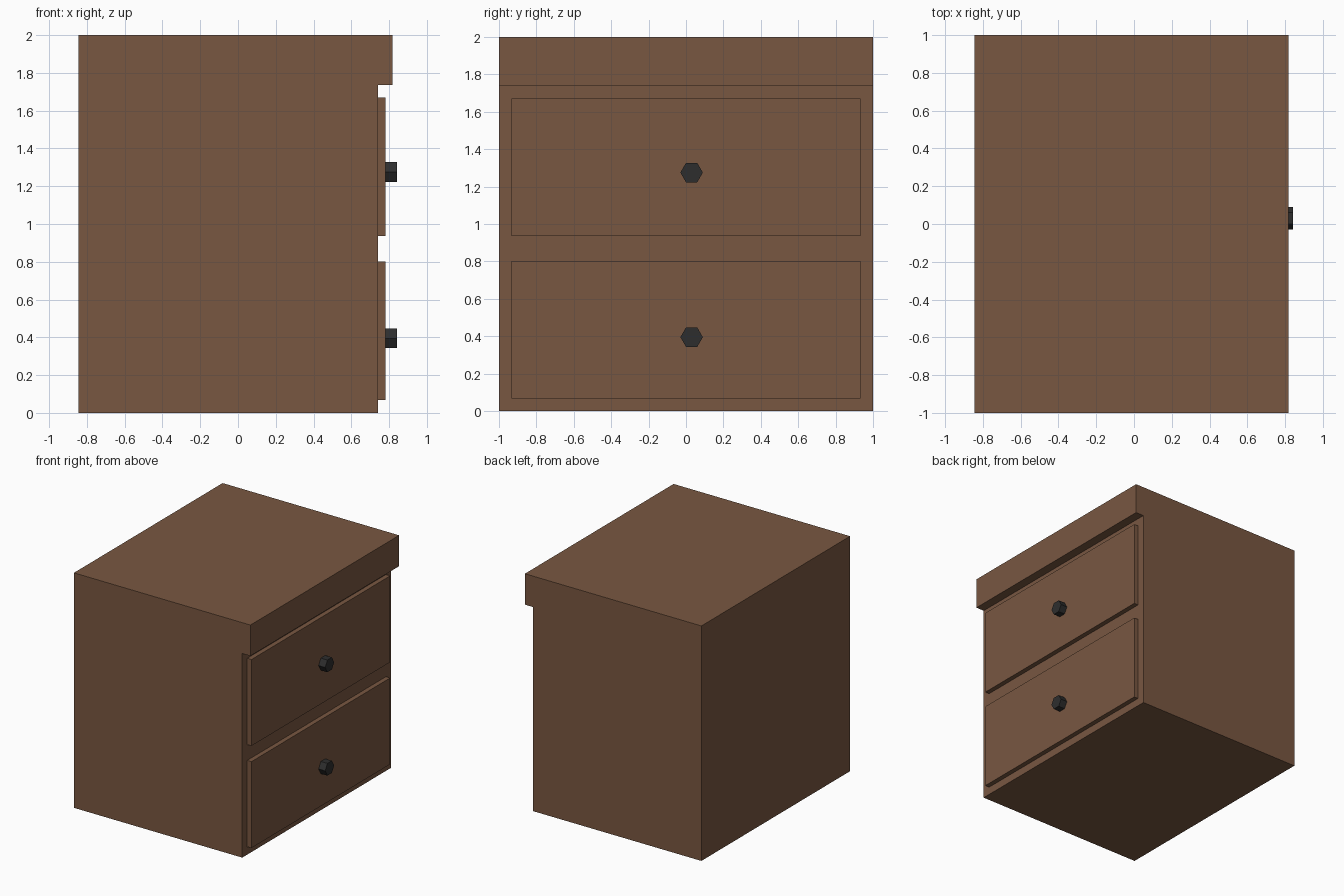
import bpy
import math

if "Cube" in bpy.data.objects:
    bpy.data.objects.remove(bpy.data.objects["Cube"])


def make_material(name, rgb):
    mat = bpy.data.materials.new(name)
    mat.diffuse_color = (*rgb, 1.0)
    mat.use_nodes = True
    mat.node_tree.nodes["Principled BSDF"].inputs["Base Color"].default_value = mat.diffuse_color
    return mat


wood = make_material("brown wood", (0.19, 0.095, 0.053))
iron = make_material("dark iron", (0.027, 0.027, 0.027))


def extrude_profile(name, profile, y0, y1, mat):
    """Extrude an x-z profile (counter-clockwise seen from -y) along y."""
    n = len(profile)
    verts = [(x, y, z) for y in (y0, y1) for x, z in profile]
    faces = [tuple(range(n)), tuple(reversed(range(n, 2 * n)))]
    faces += [(i, i + n, (i + 1) % n + n, (i + 1) % n) for i in range(n)]
    mesh = bpy.data.meshes.new(name)
    mesh.from_pydata(verts, [], faces)
    mesh.materials.append(mat)
    obj = bpy.data.objects.new(name, mesh)
    bpy.context.collection.objects.link(obj)
    return obj


BACK, FACE, PANEL, LIP, KNOB = -0.845, 0.74, 0.78, 0.817, 0.842

# Cabinet body with the overhanging top lip in one profile
extrude_profile("cabinet_body",
                [(BACK, 0), (FACE, 0), (FACE, 1.737), (LIP, 1.737), (LIP, 2), (BACK, 2)],
                -1, 1, wood)

# Raised drawer fronts, each with a hexagonal knob
for label, z0, z1, knob_z in (("lower", 0.067, 0.802, 0.395),
                              ("upper", 0.936, 1.671, 1.275)):
    extrude_profile(label + "_drawer_front",
                    [(FACE, z0), (PANEL, z0), (PANEL, z1), (FACE, z1)],
                    -0.933, 0.933, wood)
    bpy.ops.mesh.primitive_cylinder_add(
        vertices=6, radius=0.06, depth=KNOB - PANEL,
        location=((KNOB + PANEL) / 2, 0.03, knob_z),
        rotation=(0, math.pi / 2, 0))
    knob = bpy.context.object
    knob.name = label + "_drawer_knob"
    knob.data.materials.append(iron)
